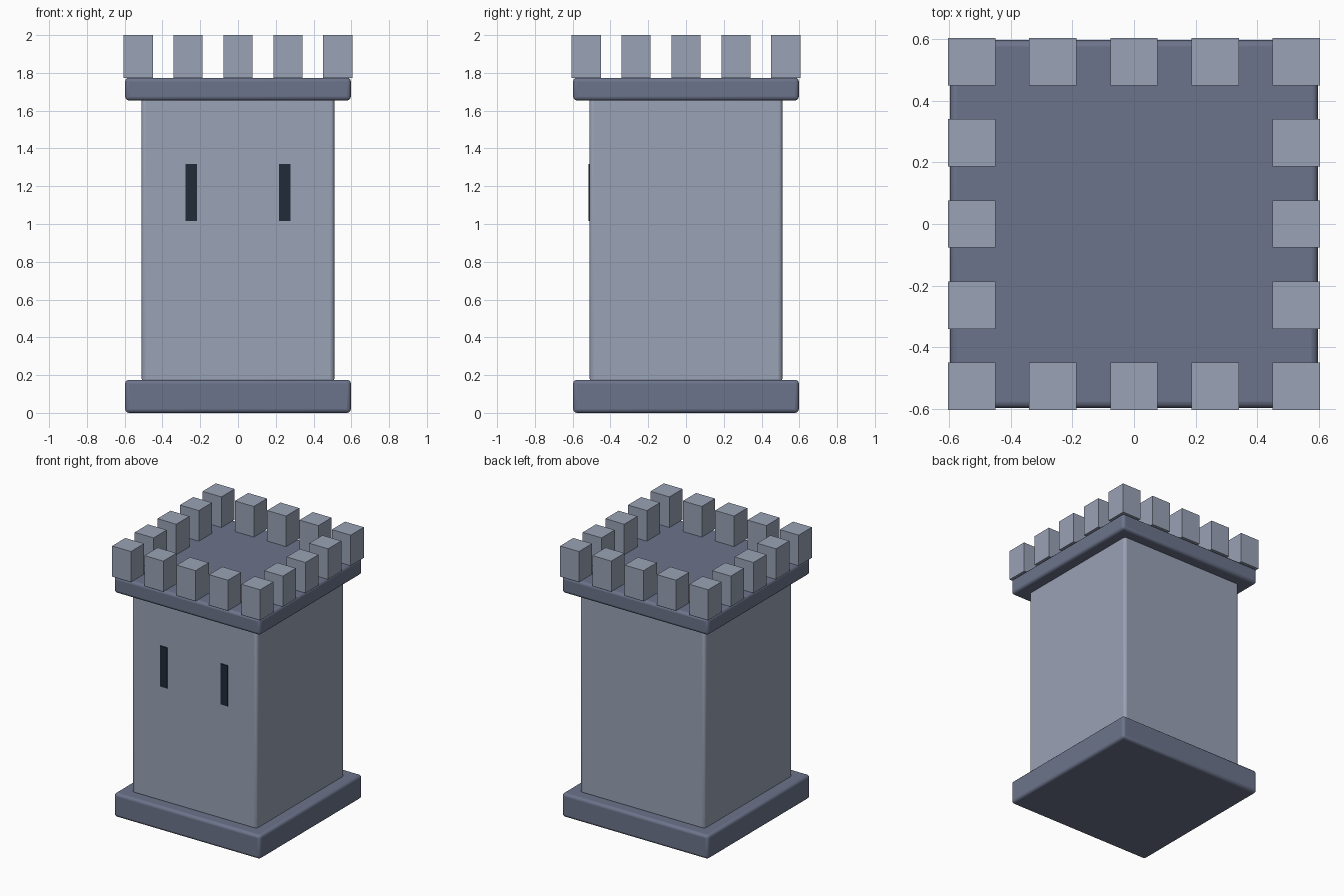
import bpy

if "Cube" in bpy.data.objects:
    bpy.data.objects.remove(bpy.data.objects["Cube"])

def material(name, rgb):
    m = bpy.data.materials.new(name)
    m.diffuse_color = (*rgb, 1)
    m.use_nodes = True
    m.node_tree.nodes["Principled BSDF"].inputs["Base Color"].default_value = m.diffuse_color
    return m

light_stone = material("light_stone", (0.32, 0.36, 0.46))
dark_stone = material("dark_stone", (0.15, 0.175, 0.26))
slit_dark = material("slit_dark", (0.015, 0.024, 0.042))

def box(name, size, centre, mat, bevel=0.0):
    bpy.ops.mesh.primitive_cube_add(size=1, location=centre)
    ob = bpy.context.object
    ob.name = name
    ob.scale = size
    bpy.ops.object.transform_apply(location=False, rotation=False, scale=True)
    ob.data.materials.append(mat)
    if bevel:
        mod = ob.modifiers.new("rounded_edges", 'BEVEL')
        mod.width = bevel
        mod.segments = 3
        bpy.ops.object.shade_smooth_by_angle()
    return ob

# Base, shaft and roof slab
box("base", (1.195, 1.195, 0.175), (0, 0, 0.0875), dark_stone, 0.02)
box("shaft", (1.02, 1.02, 1.52), (0, 0, 0.92), light_stone, 0.02)
box("roof_slab", (1.195, 1.195, 0.12), (0, 0, 1.714), dark_stone, 0.02)

# Arrow slits on the front
for x in (-0.247, 0.247):
    box("arrow_slit", (0.06, 0.02, 0.3), (x, -0.507, 1.167), slit_dark)

# Battlements around the rim
step = 0.264
for i in range(-2, 3):
    for j in range(-2, 3):
        if max(abs(i), abs(j)) == 2:
            box("merlon", (0.154, 0.154, 0.226), (i * step, j * step, 1.887), light_stone)
